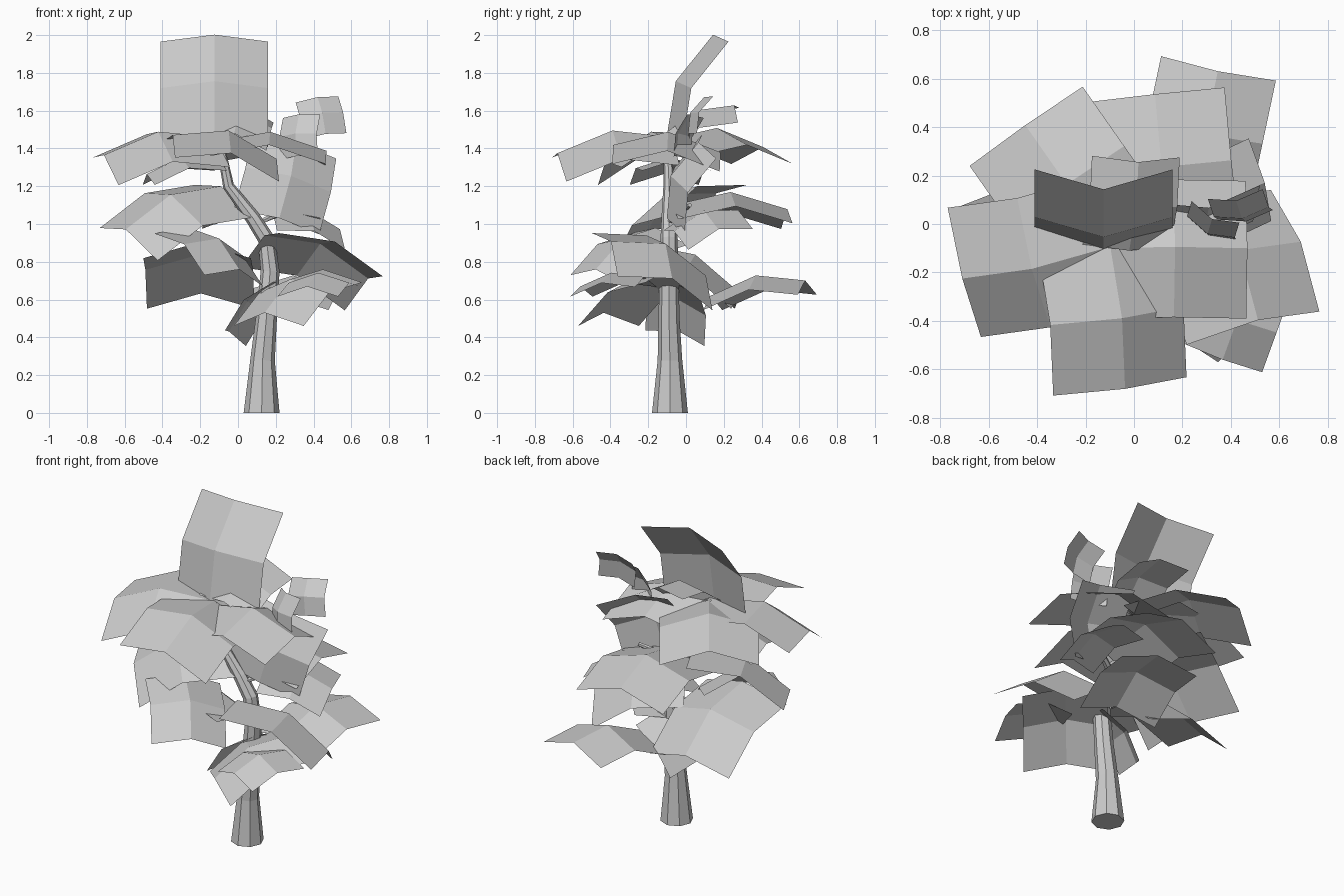
import bpy
import bmesh
from math import radians
from mathutils import Matrix, Vector

cube = bpy.data.objects.get("Cube")
if cube:
    bpy.data.objects.remove(cube, do_unlink=True)

# One plain grey for the whole tree
grey = bpy.data.materials.new("plain_grey")
grey.use_nodes = True
grey.diffuse_color = (0.6, 0.6, 0.6, 1)
grey.node_tree.nodes["Principled BSDF"].inputs["Base Color"].default_value = grey.diffuse_color


def finish(bm, name):
    """Turn the bmesh into a grey object."""
    mesh = bpy.data.meshes.new(name)
    bm.to_mesh(mesh)
    bm.free()
    mesh.materials.append(grey)
    bpy.context.collection.objects.link(bpy.data.objects.new(name, mesh))


def leaf(name, base, heading, pitch=0, roll=0, size=1.0):
    """Leaf card of two by two quads, folded along its spine and bent at the middle."""
    length, half_width, bend, droop = 0.61, 0.285, 0.08, 0.09
    bm = bmesh.new()
    rows = []
    for step, rise in ((0, 0), (0.5, bend), (1, 0)):
        rows.append([bm.verts.new((step * length, side * half_width, rise - abs(side) * droop))
                     for side in (-1, 0, 1)])
    for near, far in zip(rows, rows[1:]):
        for i in range(2):
            bm.faces.new((near[i], far[i], far[i + 1], near[i + 1]))
    bm.transform(Matrix.Translation(Vector(base))
                 @ Matrix.Rotation(radians(heading), 4, "Z")
                 @ Matrix.Rotation(radians(-pitch), 4, "Y")
                 @ Matrix.Rotation(radians(roll), 4, "X")
                 @ Matrix.Scale(size, 4))
    finish(bm, name)


def limb(name, path, sides=8):
    """Tapered faceted tube; each path entry is a centre followed by a radius."""
    bm = bmesh.new()
    points = [Vector(p[:3]) for p in path]
    rings = []
    for i, entry in enumerate(path):
        along = points[min(i + 1, len(path) - 1)] - points[max(i - 1, 0)]
        if i == 0:
            along = Vector((0, 0, 1))
        spin = Vector((0, 0, 1)).rotation_difference(along)
        ring = bmesh.ops.create_circle(bm, segments=sides, radius=entry[3])["verts"]
        for v in ring:
            v.co = points[i] + spin @ v.co
        rings.append(ring)
    for low, high in zip(rings, rings[1:]):
        for i in range(sides):
            j = (i + 1) % sides
            bm.faces.new((low[i], low[j], high[j], high[i]))
    bm.faces.new(rings[0])
    bm.faces.new(rings[-1])
    bmesh.ops.recalc_face_normals(bm, faces=bm.faces)
    finish(bm, name)


# Trunk leaning right, then curling over to the crown
limb("trunk", [
    (0.125, -0.085, 0, 0.095),
    (0.13, -0.085, 0.28, 0.065),
    (0.15, -0.09, 0.5, 0.056),
    (0.17, -0.09, 0.75, 0.05),
    (0.15, -0.09, 0.92, 0.045),
    (0.08, -0.09, 1.03, 0.04),
    (-0.05, -0.09, 1.2, 0.03),
    (-0.1, -0.1, 1.45, 0.02),
])
limb("side_branch", [
    (0.1, -0.09, 1.0, 0.025),
    (0.2, -0.04, 1.05, 0.018),
    (0.32, 0.02, 1.1, 0.012),
], sides=6)

# Crown leaves, all springing from the trunk tip
leaf("crown_upright_leaf", base=(-0.125, -0.105, 1.445), heading=90, pitch=66)
leaf("crown_front_leaf", base=(-0.1, -0.08, 1.46), heading=276, pitch=-8, roll=-13)
leaf("crown_right_leaf", base=(-0.12, -0.1, 1.46), heading=192, pitch=-9, roll=-15)
leaf("crown_back_leaf", base=(-0.1, -0.09, 1.45), heading=125, pitch=-4)
leaf("crown_left_leaf", base=(-0.14, -0.1, 1.43), heading=0, pitch=-4, roll=-4)
leaf("crown_small_leaf", base=(-0.02, -0.11, 1.48), heading=84, pitch=22, roll=13, size=0.65)
leaf("crown_under_leaf", base=(-0.1, -0.05, 1.34), heading=190, pitch=-11, size=0.65)

# Middle leaves
leaf("middle_back_leaf", base=(0.15, -0.07, 1.1), heading=96, pitch=-2, roll=-3)
leaf("middle_right_leaf", base=(-0.09, 0.06, 1.2), heading=207, pitch=-22, roll=-19)
leaf("middle_left_leaf", base=(0.18, 0.04, 1.075), heading=20, pitch=-15, roll=18, size=0.65)

# Leaves standing on edge along the left side
leaf("branch_large_leaf", base=(0.04, -0.06, 1.3), heading=9, pitch=-16, roll=70, size=0.78)
leaf("branch_tip_leaf", base=(0.33, 0.03, 1.56), heading=10, pitch=8, roll=65, size=0.38)
leaf("branch_inner_leaf", base=(0.31, -0.05, 1.36), heading=80, pitch=72, roll=-15, size=0.38)

# Lower leaves
leaf("lower_left_leaf", base=(0.14, -0.21, 0.94), heading=14, pitch=-22, roll=-20)
leaf("lower_back_leaf", base=(-0.215, -0.26, 0.9), heading=88, pitch=-26)
leaf("lower_front_leaf", base=(-0.26, -0.16, 0.98), heading=310, pitch=-28, roll=-9, size=0.77)
leaf("lowest_front_leaf", base=(0.45, -0.08, 0.76), heading=229, pitch=-26, size=0.86)
leaf("lowest_small_leaf", base=(0.49, -0.22, 0.72), heading=250, pitch=-8, size=0.6)
leaf("lowest_back_leaf", base=(0.24, 0.13, 0.62), heading=78, pitch=9, size=0.85)
leaf("lowest_right_leaf", base=(0.21, -0.06, 0.69), heading=175, pitch=-45, roll=20, size=0.6)
